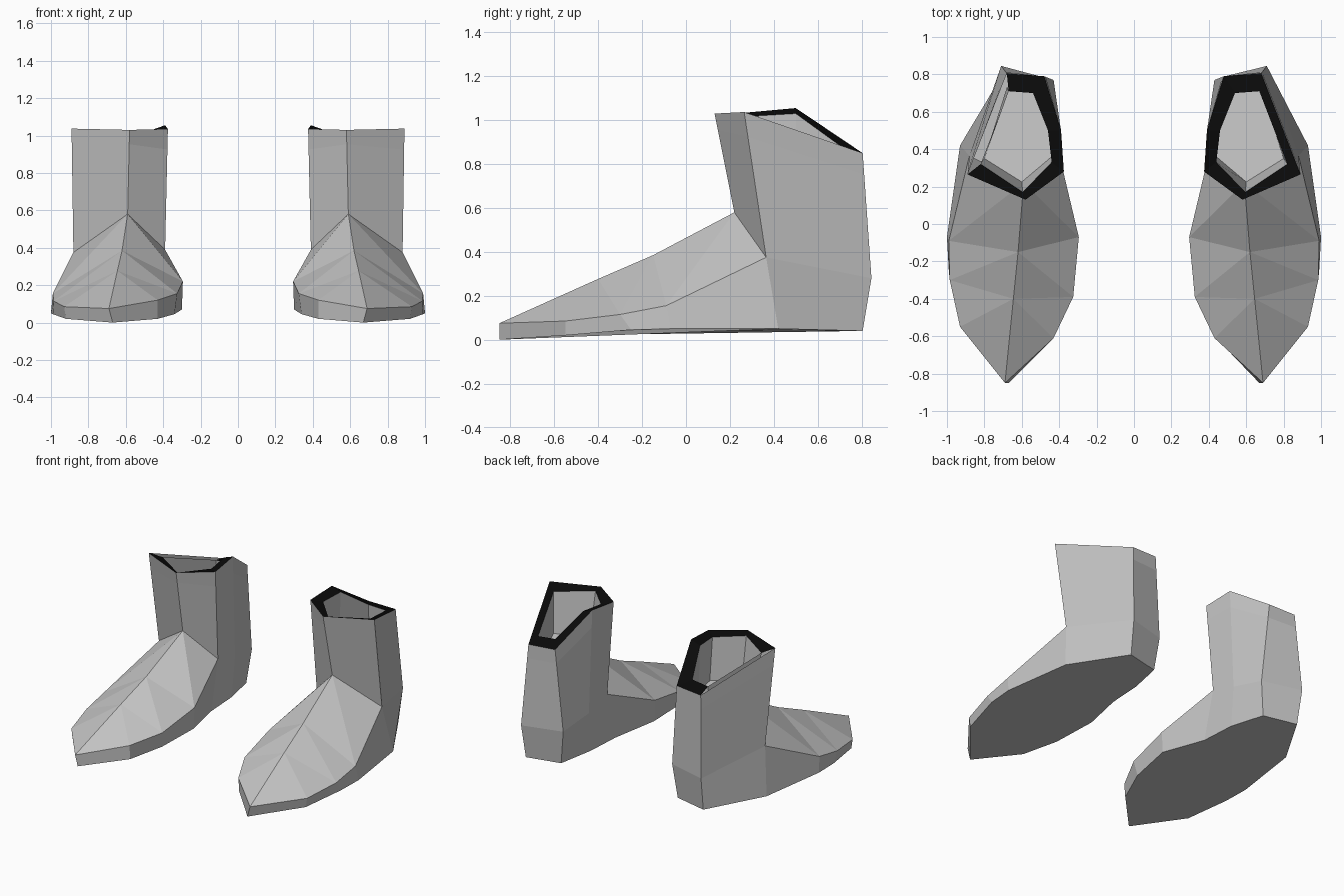
import bpy, bmesh

if "Cube" in bpy.data.objects:
    bpy.data.objects.remove(bpy.data.objects["Cube"])

# Materials
def mat(name, v):
    m = bpy.data.materials.new(name)
    m.diffuse_color = (v, v, v, 1)
    m.use_nodes = True
    m.node_tree.nodes["Principled BSDF"].inputs["Base Color"].default_value = m.diffuse_color
    return m

grey = mat("grey_leather", 0.55)
black = mat("black_rim", 0.003)

# Sole outline, from toe tip round the outer side, heel and inner side
SOLE = [(.67, -.85, 0), (.92, -.55, .02), (.99, -.25, .045), (1, -.07, .05),
        (.93, .42, .05), (.70, .805, .04), (.46, .75, .04), (.40, .5, .05),
        (.385, .25, .05), (.30, -.07, .07), (.34, -.37, .045), (.43, -.6, .02)]
# Upper edge of the foot side band, same order
WELT = [(.69, -.85, .075), (.93, -.55, .085), (.985, -.3, .115), (.99, -.09, .155),
        (.88, .365, .375), (.71, .845, .28), (.43, .77, .28), (.395, .53, .33),
        (.39, .33, .39), (.295, -.07, .22), (.325, -.39, .155), (.43, -.61, .12)]
# Instep ridge from toe to ankle
RIDGE = [(.645, -.4, .277), (.62, -.15, .385), (.59, .22, .58)]
# Shaft rings: front, outer, back outer, back inner, inner, inner front
RIM = [(.58, .13, 1.03), (.89, .265, 1.037), (.68, .805, .85),
       (.48, .79, .86), (.39, .5, 1.055), (.375, .28, 1.035)]
HOLE = [(.595, .17, 1.01), (.82, .32, 1.005), (.67, .71, .875),
        (.54, .70, .885), (.46, .5, 1.03), (.44, .33, 1.02)]
FLOOR = [(.60, .225, .72), (.80, .35, .72), (.68, .73, .66),
         (.53, .72, .66), (.45, .5, .70), (.44, .36, .72)]


def boot(name, side):
    bm = bmesh.new()
    ring = lambda pts: [bm.verts.new((side * x, y, z)) for x, y, z in pts]

    def face(*vs, m=0):
        f = bm.faces.new(vs if side > 0 else vs[::-1])
        f.material_index = m
        return f

    def bridge(a, b, m=0, skip=()):
        n = len(a)
        for i in range(n):
            if i not in skip:
                j = (i + 1) % n
                face(a[i], a[j], b[j], b[i], m=m)

    # Sole and side band
    sole, welt = ring(SOLE), ring(WELT)
    face(*sole[::-1])
    bridge(sole, welt)
    # Instep panels on both sides of the ridge
    r1, r2, r3 = ring(RIDGE)
    w = welt
    for a, b, c, d, e, flip in ((0, 1, 2, 3, 4, False), (0, 11, 10, 9, 8, True)):
        for vs in ((w[a], w[b], r1), (w[b], w[c], r1), (w[c], r2, r1),
                   (w[c], w[d], r2), (w[d], r3, r2), (w[d], w[e], r3)):
            face(*(vs[::-1] if flip else vs))
    # Shaft with a band under the rim
    ankle = [r3] + w[4:9]
    base = [RIDGE[2]] + WELT[4:9]
    band = ring([tuple(p + (q - p) * .83 for p, q in zip(a, b))
                 for a, b in zip(base, RIM)])
    rim, hole, floor = ring(RIM), ring(HOLE), ring(FLOOR)
    bridge(ankle, band)
    bridge(band, rim)
    # Black rim (the left boot is open on its outer edge), lining and floor
    bridge(rim, hole, m=1, skip=(1,) if side < 0 else ())
    bridge(hole, floor)
    face(*floor)

    me = bpy.data.meshes.new(name)
    bm.to_mesh(me)
    bm.free()
    me.materials.append(grey)
    me.materials.append(black)
    ob = bpy.data.objects.new(name, me)
    bpy.context.collection.objects.link(ob)


boot("right_boot", 1)
boot("left_boot", -1)
